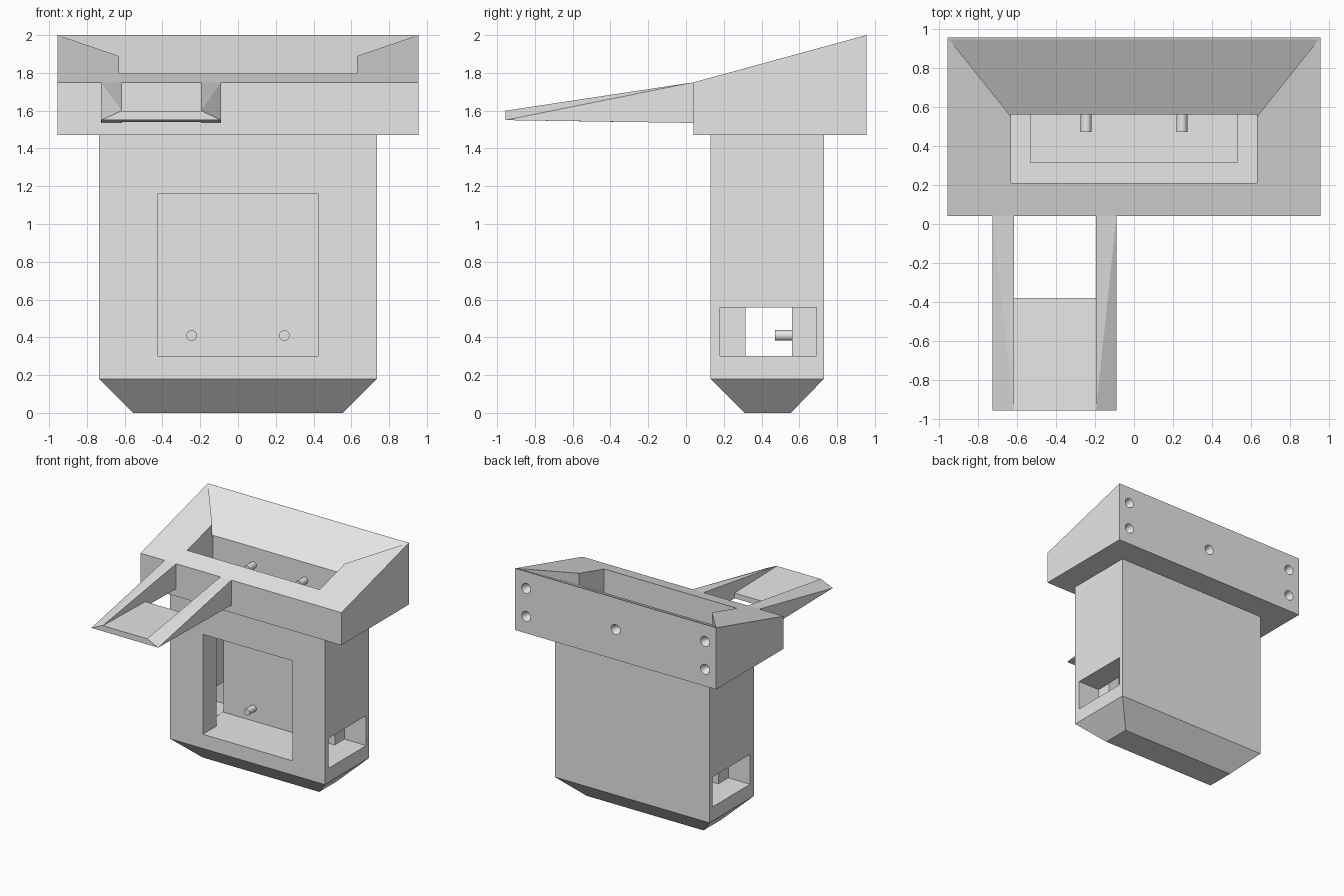
import bpy, bmesh, math
from mathutils import Matrix, Vector

if "Cube" in bpy.data.objects:
    bpy.data.objects.remove(bpy.data.objects["Cube"], do_unlink=True)

grey = bpy.data.materials.new("plain_grey")
grey.use_nodes = True
grey.diffuse_color = (0.8, 0.8, 0.8, 1)
for node in grey.node_tree.nodes:
    if node.type == 'BSDF_PRINCIPLED':
        node.inputs["Base Color"].default_value = (0.8, 0.8, 0.8, 1)


def finish(bm, name):
    bmesh.ops.recalc_face_normals(bm, faces=bm.faces)
    mesh = bpy.data.meshes.new(name)
    bm.to_mesh(mesh)
    bm.free()
    mesh.materials.append(grey)
    obj = bpy.data.objects.new(name, mesh)
    bpy.context.collection.objects.link(obj)
    return obj


def hull(name, points):
    bm = bmesh.new()
    for p in points:
        bm.verts.new(p)
    bmesh.ops.convex_hull(bm, input=bm.verts)
    bmesh.ops.dissolve_limit(bm, angle_limit=0.005, verts=bm.verts, edges=bm.edges)
    return finish(bm, name)


def box(name, x0, x1, y0, y1, z0, z1):
    return hull(name, [(x, y, z) for x in (x0, x1) for y in (y0, y1) for z in (z0, z1)])


def mirrored(points):
    return [(s * x, y, z) for x, y, z in points for s in (-1, 1)]


def rod(name, x, z, y0, y1, r0, r1):
    # Round bar along y, with its own radius at each end
    bm = bmesh.new()
    place = Matrix.Translation(Vector((x, (y0 + y1) / 2, z))) @ Matrix.Rotation(-math.pi / 2, 4, 'X')
    bmesh.ops.create_cone(bm, cap_ends=True, segments=20, radius1=r0, radius2=r1,
                          depth=y1 - y0, matrix=place)
    return finish(bm, name)


def cut(target, cutter):
    mod = target.modifiers.new("cut", 'BOOLEAN')
    mod.operation = 'DIFFERENCE'
    mod.solver = 'EXACT'
    mod.object = cutter
    bpy.context.view_layer.update()
    graph = bpy.context.evaluated_depsgraph_get()
    mesh = bpy.data.meshes.new_from_object(target.evaluated_get(graph))
    target.modifiers.clear()
    target.data = mesh
    bpy.data.objects.remove(cutter, do_unlink=True)


# Head with sloping top
head = hull("head", mirrored([(0.955, 0.04, 1.47), (0.955, 0.955, 1.47),
                              (0.955, 0.04, 1.75), (0.955, 0.955, 2.0)]))
# Shallow dished back of the mouth, then the mouth itself
cut(head, hull("mouth_dish", mirrored([(0.95, 0.95, 2.0), (0.63, 0.67, 1.9), (0.63, 0.55, 1.787),
                                       (0.63, 0.55, 2.1), (0.95, 0.95, 2.1)])))
cut(head, box("mouth_cutter", -0.63, 0.63, 0.21, 0.56, 1.3, 2.2))

# Countersunk screw holes in the back of the head
holes = [(x, z) for x in (-0.85, 0.85) for z in (1.615, 1.855)] + [(0, 1.73)]
for x, z in holes:
    cut(head, rod("countersink", x, z, 0.9, 0.96, 0.022, 0.045))
    cut(head, rod("screw_hole", x, z, 0.75, 0.92, 0.022, 0.022))

# Body with tapered foot
body = hull("body", mirrored([(0.735, 0.13, 1.47), (0.735, 0.73, 1.47), (0.735, 0.13, 0.18),
                              (0.735, 0.73, 0.18), (0.555, 0.31, 0), (0.555, 0.555, 0)]))
# Inner channel, front window and side openings
cut(body, box("channel", -0.53, 0.53, 0.315, 0.56, 0.3, 1.6))
cut(body, box("window", -0.425, 0.425, 0, 0.35, 0.302, 1.16))
for side in (-1, 1):
    cut(body, box("side_opening", side * 0.528, side * 1.0, 0.18, 0.69, 0.301, 0.558))

# Pegs on the back wall of the channel
for level, z in (("lower", 0.41), ("upper", 1.64)):
    for side, x in (("right", -0.245), ("left", 0.245)):
        peg = rod(f"{level}_{side}_peg", x, z, 0.47, 0.57, 0.028, 0.028)
        bpy.ops.object.select_all(action='DESELECT')
        peg.select_set(True)
        bpy.context.view_layer.objects.active = peg
        bpy.ops.object.shade_smooth_by_angle()

# Ramp arms, each falling away to its outer edge
for name, outer, inner in (("right_arm", -0.725, -0.615), ("left_arm", -0.09, -0.195)):
    hull(name, [(outer, -0.955, 1.55), (inner, -0.955, 1.6), (inner, -0.955, 1.55),
                (outer, 0.04, 1.75), (inner, 0.04, 1.75),
                (outer, 0.04, 1.535), (inner, 0.04, 1.535)])

# Tray between the arms
hull("tray", [(x, y, z) for x in (-0.615, -0.195)
              for y, z in ((-0.955, 1.55), (-0.955, 1.598), (-0.38, 1.585), (-0.38, 1.541))])
